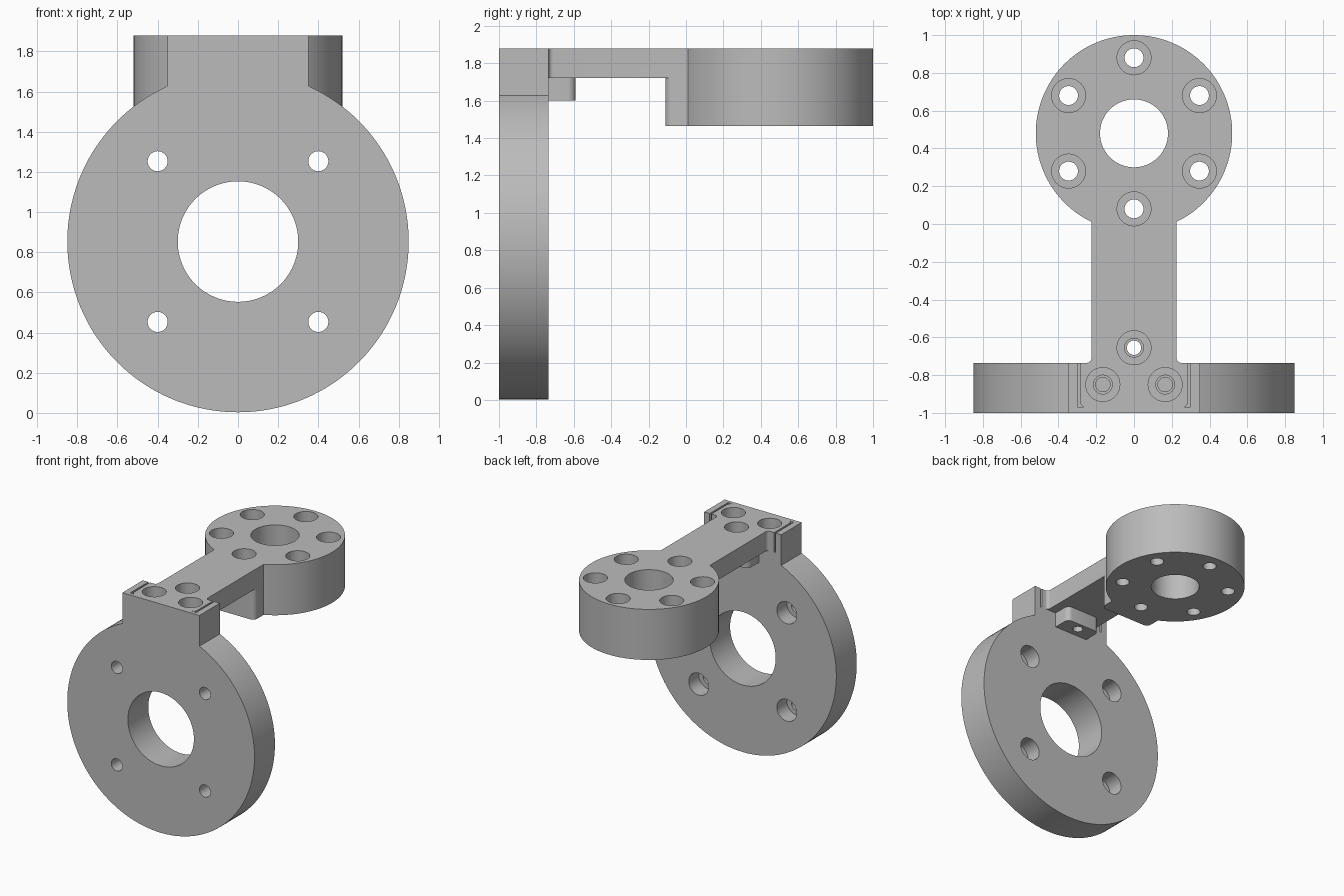
import bpy, bmesh
from math import pi, sin, cos, acos, radians
from mathutils import Matrix

cube = bpy.data.objects.get("Cube")
if cube:
    bpy.data.objects.remove(cube, do_unlink=True)

grey = bpy.data.materials.new("plain grey")
grey.use_nodes = True
colour = (0.5, 0.5, 0.5, 1)
grey.diffuse_color = colour
grey.node_tree.nodes["Principled BSDF"].inputs["Base Color"].default_value = colour


def arc(cx, cy, r, a0, a1, n):
    """Points on an arc, angles in radians."""
    return [(cx + r * cos(a0 + (a1 - a0) * i / n),
             cy + r * sin(a0 + (a1 - a0) * i / n)) for i in range(n + 1)]


def circle(cx, cy, r, n=64):
    return arc(cx, cy, r, 0, 2 * pi, n)[:-1]


def prism(name, outline, lo, hi, axis="z"):
    """Extrude an outline along z, or an (x, z) outline along y."""
    bm = bmesh.new()
    place = (lambda p, t: (p[0], p[1], t)) if axis == "z" else (lambda p, t: (p[0], t, p[1]))
    face = bm.faces.new([bm.verts.new(place(p, lo)) for p in outline])
    end = bmesh.ops.extrude_face_region(bm, geom=[face])["geom"]
    shift = place((0, 0), hi - lo)
    bmesh.ops.translate(bm, vec=shift, verts=[v for v in end if isinstance(v, bmesh.types.BMVert)])
    bmesh.ops.recalc_face_normals(bm, faces=bm.faces)
    mesh = bpy.data.meshes.new(name)
    bm.to_mesh(mesh)
    bm.free()
    mesh.materials.append(grey)
    ob = bpy.data.objects.new(name, mesh)
    bpy.context.collection.objects.link(ob)
    return ob


def combine(ob, other, operation="DIFFERENCE"):
    """Apply a boolean and drop the second solid."""
    mod = ob.modifiers.new("bool", "BOOLEAN")
    mod.operation, mod.object, mod.solver = operation, other, "EXACT"
    bpy.context.view_layer.objects.active = ob
    bpy.ops.object.modifier_apply(modifier=mod.name)
    bpy.data.objects.remove(other, do_unlink=True)


def drill(ob, x, c, r, lo, hi, axis="z", n=32):
    combine(ob, prism("drill", circle(x, c, r, n), lo, hi, axis))


def rect(x, y0, y1):
    return [(-x, y0), (x, y0), (x, y1), (-x, y1)]


TOP, SHELF, BASE = 1.88, 1.72, 1.465
BACK = -0.735

# Upright round plate with a square neck
R, HUB = 0.85, 0.853
a = acos(0.35 / R)
outline = arc(0, HUB, R, a, -pi - a, 110) + [(-0.35, TOP), (0.35, TOP)]
plate = prism("motor_plate", outline, -1, BACK, "y")
# Screw tab behind the neck, with rounded corners
tab = ([(-0.15, -0.8), (0.15, -0.8)] + arc(0.11, -0.63, 0.04, 0, pi / 2, 6)
       + arc(-0.11, -0.63, 0.04, pi / 2, pi, 6))
combine(plate, prism("tab", tab, 1.6, SHELF), "UNION")
# Pocket for the arm, centre bore and counterbored holes
combine(plate, prism("pocket", rect(0.3, -0.97, -0.5), SHELF, 2))
drill(plate, 0, HUB, 0.3, -1.1, -0.6, "y", 96)
for sx in (-1, 1):
    for sz in (-1, 1):
        drill(plate, sx * 0.4, HUB + sz * 0.4, 0.05, -1.1, -0.6, "y")
        drill(plate, sx * 0.4, HUB + sz * 0.4, 0.09, -0.865, -0.6, "y")

# Flat arm: wide rounded head seated in the pocket, then a long straight bar
half = (arc(0.255, -0.94, 0.03, -pi / 2, 0, 6) + [(0.285, BACK)]
        + arc(0.25, BACK + 0.025, 0.025, -pi / 2, -pi, 6) + [(0.225, 0.2)])
arm = prism("arm", half + [(-x, y) for x, y in reversed(half)], SHELF, TOP)

# Thick round mount at the end, and the rounded foot under the bar
combine(arm, prism("disc", circle(0, 0.48, 0.52, 128), BASE, TOP), "UNION")
foot = ([(0.225, 0.2), (-0.225, 0.2)] + arc(-0.185, -0.07, 0.04, pi, 1.5 * pi, 6)
        + arc(0.185, -0.07, 0.04, -pi / 2, 0, 6))
combine(arm, prism("foot", foot, BASE, 1.8), "UNION")

# Centre bore and ring of counterbored holes
drill(arm, 0, 0.48, 0.18, 1, 2, n=72)
for i in range(6):
    t = pi / 2 + i * pi / 3
    x, y = 0.4 * cos(t), 0.48 + 0.4 * sin(t)
    drill(arm, x, y, 0.05, 1, 2)
    drill(arm, x, y, 0.09, 1.68, 2)

# Three screws holes joining arm and plate
for x, y, floor in ((-0.165, -0.85, 1.45), (0.165, -0.85, 1.45), (0, -0.655, 1.5)):
    drill(arm, x, y, 0.05, 1.6, 2)
    drill(arm, x, y, 0.09, 1.79, 2)
    drill(plate, x, y, 0.038, floor, 1.8)

for ob in (plate, arm):
    bpy.ops.object.select_all(action="DESELECT")
    ob.select_set(True)
    bpy.context.view_layer.objects.active = ob
    bpy.ops.object.shade_smooth_by_angle(angle=radians(30))
